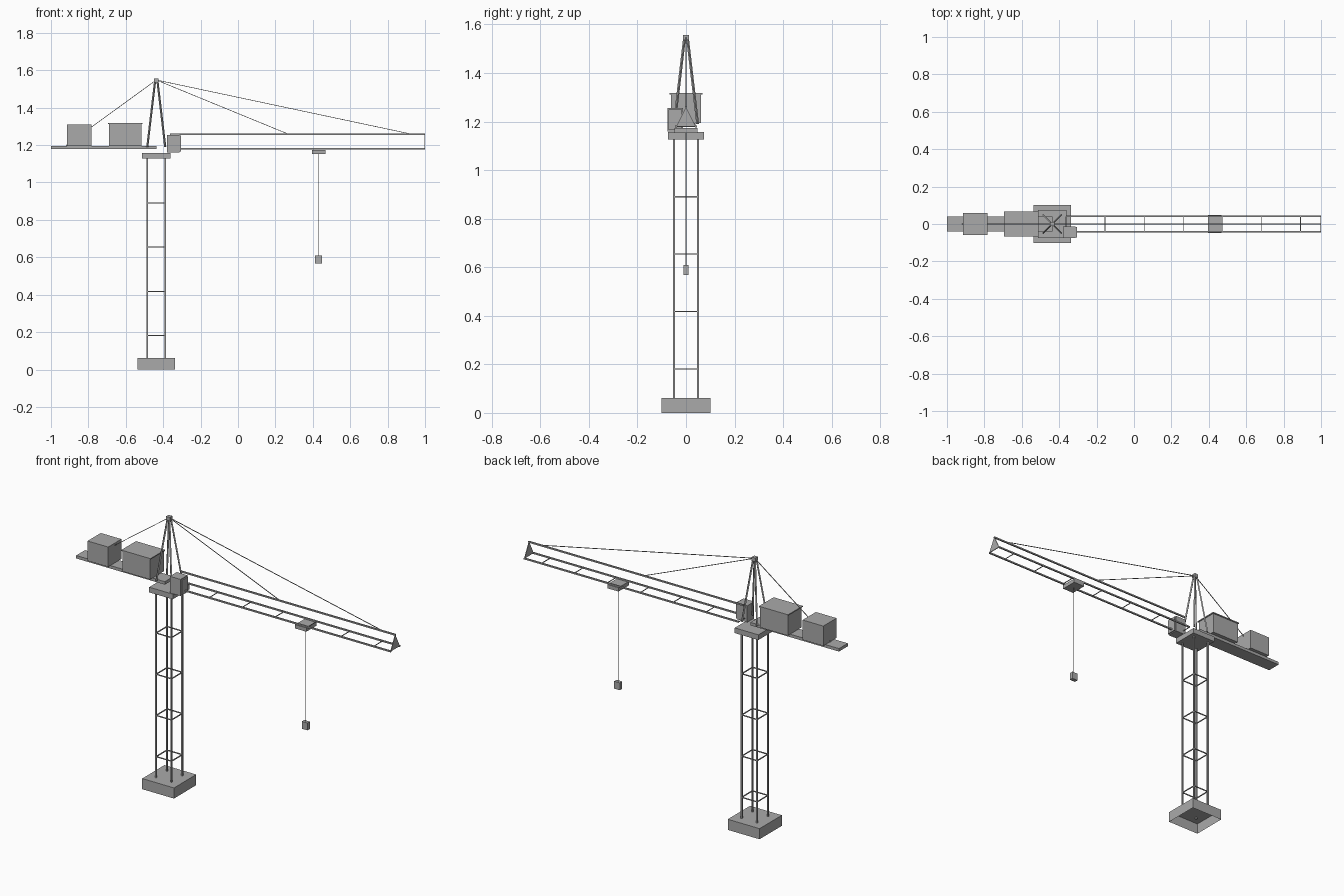
import bpy, bmesh
from math import pi, sqrt
from mathutils import Vector, Quaternion

if "Cube" in bpy.data.objects:
    bpy.data.objects.remove(bpy.data.objects["Cube"], do_unlink=True)

steel = bpy.data.materials.new("steel grey")
steel.use_nodes = True
GREY = (0.4, 0.4, 0.4, 1)
steel.diffuse_color = GREY
steel.node_tree.nodes["Principled BSDF"].inputs["Base Color"].default_value = GREY

MAST_X = -0.437
CORNERS = [(-1, -1), (1, -1), (1, 1), (-1, 1)]


def finish(name, bm):
    mesh = bpy.data.meshes.new(name)
    bm.normal_update()
    bm.to_mesh(mesh)
    bm.free()
    mesh.materials.append(steel)
    obj = bpy.data.objects.new(name, mesh)
    bpy.context.collection.objects.link(obj)
    return obj


def box(name, x, y, z, open_bottom=False):
    """Box from (min, max) pairs, optionally without its underside."""
    bm = bmesh.new()
    bmesh.ops.create_cube(bm, size=1)
    for v in bm.verts:
        v.co = Vector([lo + (c + 0.5) * (hi - lo)
                       for c, (lo, hi) in zip(v.co, (x, y, z))])
    if open_bottom:
        bm.normal_update()
        under = [f for f in bm.faces if f.normal.z < -0.9]
        bmesh.ops.delete(bm, geom=under, context='FACES_ONLY')
    return finish(name, bm)


def bars(name, segments, half):
    """Straight square bars between pairs of points, joined in one object."""
    bm = bmesh.new()
    quarter = Quaternion((0, 0, 1), pi / 4)
    for start, end in segments:
        a, b = Vector(start), Vector(end)
        made = bmesh.ops.create_cone(bm, cap_ends=True, segments=4,
                                     radius1=half * sqrt(2),
                                     radius2=half * sqrt(2),
                                     depth=(b - a).length)
        turn = (b - a).to_track_quat('Z', 'Y') @ quarter
        for v in made["verts"]:
            v.co = turn @ v.co + (a + b) / 2
    return finish(name, bm)


def around(half):
    return (MAST_X - half, MAST_X + half), (-half, half)


# Foundation and slewing platform
box("foundation", *around(0.101), (0, 0.061), open_bottom=True)
box("slewing_platform", *around(0.075), (1.127, 1.157))

# Mast: four legs and square bracing rings
r = 0.049
legs = [(MAST_X + r * sx, r * sy) for sx, sy in CORNERS]
bars("mast_legs", [((x, y, 0.05), (x, y, 1.135)) for x, y in legs], 0.0042)
for i in range(4):
    z = 0.181 + i * 0.2365
    ring = [((*legs[k], z), (*legs[(k + 1) % 4], z)) for k in range(4)]
    bars(f"mast_ring_{i + 1}", ring, 0.0025)

# Tower head
bars("tower_head_legs",
     [((MAST_X + 0.048 * sx, 0.048 * sy, 1.19),
       (MAST_X + 0.006 * sx, 0.006 * sy, 1.545)) for sx, sy in CORNERS], 0.004)
box("tower_head_cap", *around(0.012), (1.535, 1.556))

# Counter jib with machinery house and counterweight
box("counter_jib_deck", (-1, MAST_X), (-0.04, 0.04), (1.178, 1.195))
box("machinery_house", (-0.69, -0.515), (-0.062, 0.062), (1.195, 1.312))
box("machinery_roof", (-0.695, -0.51), (-0.067, 0.067), (1.312, 1.318))
box("counterweight", (-0.914, -0.783), (-0.06, 0.06), (1.195, 1.309))

# Main jib: triangular section with three chords
JIB_START, JIB_END, LOW, HIGH, HALF = -0.364, 1.0, 1.179, 1.259, 0.041
section = [(-HALF, LOW), (HALF, LOW), (0, HIGH)]
bars("jib_chords", [((JIB_START, y, z), (JIB_END, y, z)) for y, z in section],
     0.004)
bars("jib_cross_bars",
     [((x, -HALF, LOW), (x, HALF, LOW))
      for x in [JIB_START + 0.209 * i for i in range(7)]], 0.0018)

# Flat triangular plate closing the jib tip
bm = bmesh.new()
tip = bm.faces.new([bm.verts.new((JIB_END - 0.004, y, z)) for y, z in section])
side = bmesh.ops.extrude_face_region(bm, geom=[tip])
for v in side["geom"]:
    if isinstance(v, bmesh.types.BMVert):
        v.co.x = JIB_END
bmesh.ops.recalc_face_normals(bm, faces=bm.faces)
finish("jib_tip_plate", bm)

# Operator cab with front window
box("cab", (-0.38, -0.312), (-0.076, -0.013), (1.16, 1.255))
box("cab_window", (-0.312, -0.305), (-0.072, -0.017), (1.165, 1.25))

# Trolley, hoist rope and hook block
box("trolley", (0.396, 0.467), (-0.047, 0.047), (1.152, 1.174))
bars("hoist_rope", [((0.431, 0, 0.6), (0.431, 0, 1.16))], 0.0015)
box("hook_block", (0.413, 0.449), (-0.011, 0.011), (0.567, 0.609))

# Stay cables from the tower head
anchors = [(0.268, 0, HIGH), (0.925, 0, HIGH), (-0.92, 0, 1.197)]
bars("stay_cables", [((MAST_X, 0, 1.548), a) for a in anchors], 0.0016)
